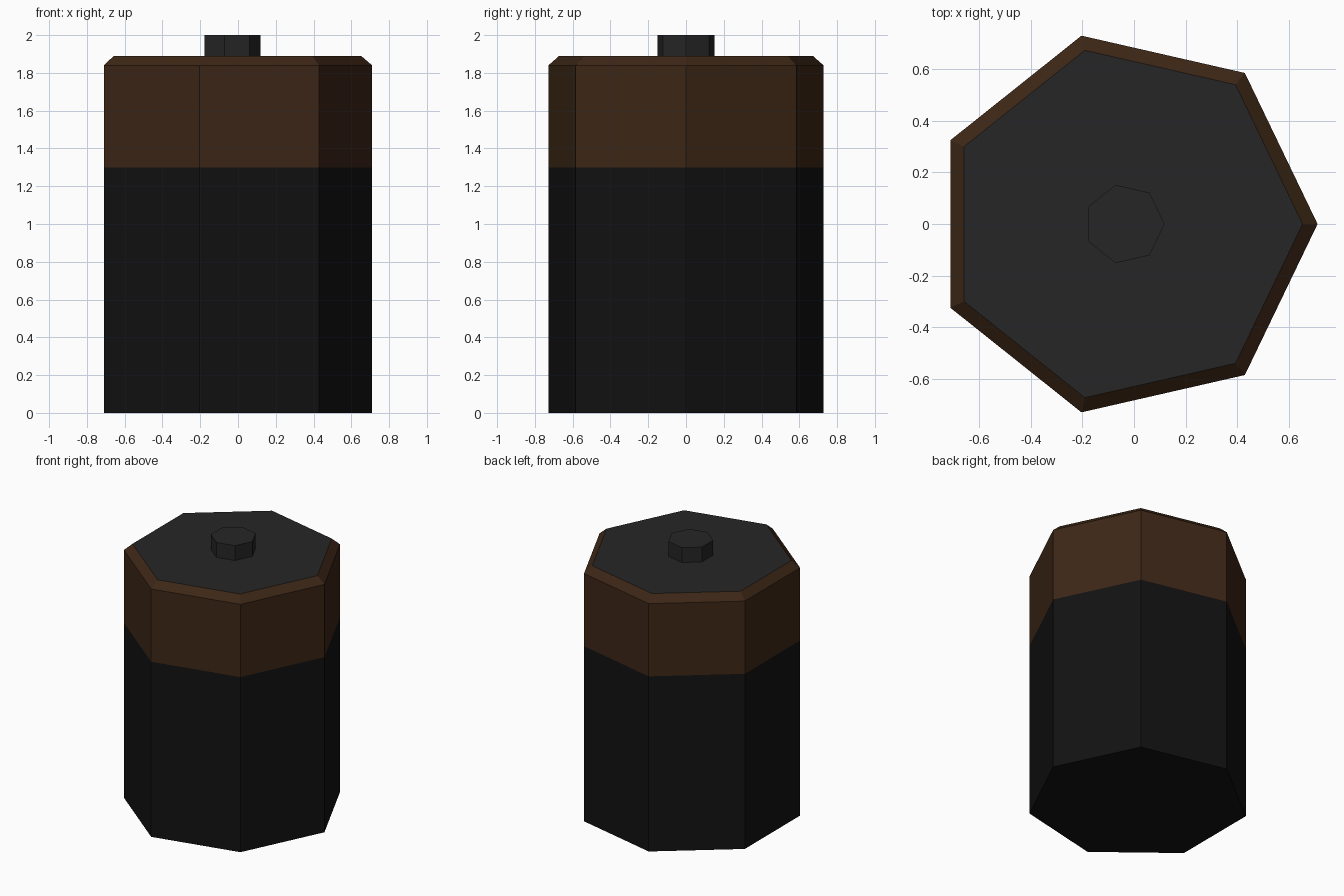
import bpy, bmesh
from math import cos, sin, tau

if "Cube" in bpy.data.objects:
    bpy.data.objects.remove(bpy.data.objects["Cube"])

SIDES = 7
CX = -0.037  # heptagon axis, so that the bounds are centred on x = 0


def material(name, rgb):
    m = bpy.data.materials.new(name)
    m.diffuse_color = (*rgb, 1)
    m.use_nodes = True
    m.node_tree.nodes["Principled BSDF"].inputs["Base Color"].default_value = m.diffuse_color
    return m


def lathe(name, profile, mat, bottom=False, top=False):
    """Seven-sided shell through (radius, z) rings, optionally capped."""
    bm = bmesh.new()
    rings = [[bm.verts.new((CX + r * cos(tau * i / SIDES), r * sin(tau * i / SIDES), z))
              for i in range(SIDES)] for r, z in profile]
    for a, b in zip(rings, rings[1:]):
        for i in range(SIDES):
            j = (i + 1) % SIDES
            bm.faces.new((a[i], a[j], b[j], b[i]))
    if bottom:
        bm.faces.new(rings[0][::-1])
    if top:
        bm.faces.new(rings[-1])
    me = bpy.data.meshes.new(name)
    bm.to_mesh(me)
    bm.free()
    me.materials.append(mat)
    ob = bpy.data.objects.new(name, me)
    bpy.context.collection.objects.link(ob)
    return ob


black = material("black", (0.006, 0.006, 0.006))
copper = material("dark_copper", (0.047, 0.020, 0.008))
grey = material("dark_grey", (0.019, 0.019, 0.019))

R, R_TOP, R_TERM = 0.747, 0.689, 0.155

# Lower casing, closed underneath
lathe("battery_body", [(R, 0), (R, 1.30)], black, bottom=True)
# Upper band with its chamfered rim
lathe("upper_band", [(R, 1.30), (R, 1.84), (R_TOP, 1.89)], copper)
# Flat top plate
lathe("top_plate", [(R_TOP, 1.89)], grey, top=True)
# Raised contact
lathe("terminal", [(R_TERM, 1.89), (R_TERM, 2.0)], grey, top=True)
